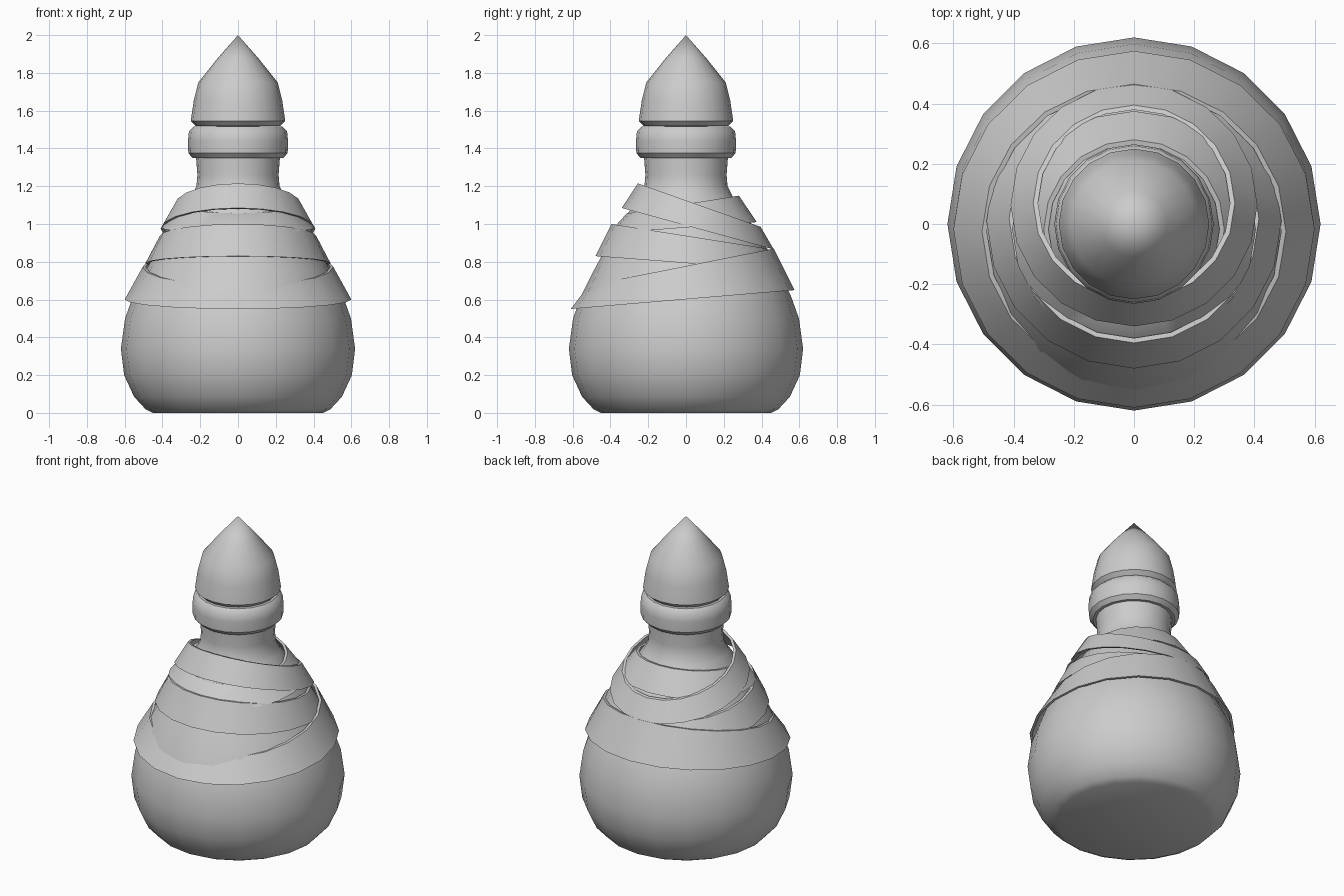
import bpy, bmesh, math

if "Cube" in bpy.data.objects:
    bpy.data.objects.remove(bpy.data.objects["Cube"])

SEG = 20


def finish(name, bm):
    bmesh.ops.remove_doubles(bm, verts=bm.verts, dist=1e-5)
    bmesh.ops.recalc_face_normals(bm, faces=bm.faces)
    mesh = bpy.data.meshes.new(name)
    bm.to_mesh(mesh)
    bm.free()
    obj = bpy.data.objects.new(name, mesh)
    bpy.context.collection.objects.link(obj)
    bpy.ops.object.select_all(action='DESELECT')
    obj.select_set(True)
    bpy.context.view_layer.objects.active = obj
    bpy.ops.object.shade_smooth_by_angle(angle=math.radians(40))
    return obj


def bridge(bm, a, b):
    for i in range(SEG):
        j = (i + 1) % SEG
        bm.faces.new((a[i], a[j], b[j], b[i]))


def lathe(name, profile):
    """Revolve (radius, z) points; end discs and the tip use radius 0."""
    bm = bmesh.new()
    rings = []
    for r, z in profile:
        if r == 0:
            rings.append([bm.verts.new((0, 0, z))])
        else:
            rings.append([bm.verts.new((r * math.cos(math.tau * i / SEG),
                                        r * math.sin(math.tau * i / SEG), z))
                          for i in range(SEG)])
    for a, b in zip(rings, rings[1:]):
        if len(a) > 1 and len(b) > 1:
            bridge(bm, a, b)
        else:
            tip, ring = (a[0], b) if len(a) == 1 else (b[0], a)
            for i in range(SEG):
                bm.faces.new((tip, ring[i], ring[(i + 1) % SEG]))
    return finish(name, bm)


def band(name, low, high, t=0.016):
    """Tilted conical wrap; each edge is (front y, front z, back y, back z, half width)."""
    bm = bmesh.new()

    def loop(edge, inset):
        y0, z0, y1, z1, rx = edge
        cy, cz, ry, rz = (y0 + y1) / 2, (z0 + z1) / 2, (y1 - y0) / 2, (z1 - z0) / 2
        k = 1 - inset / rx
        return [bm.verts.new((k * rx * math.cos(a), cy + k * ry * math.sin(a),
                              cz + k * rz * math.sin(a)))
                for a in (math.tau * i / SEG for i in range(SEG))]

    loops = [loop(low, 0), loop(high, 0), loop(high, t), loop(low, t)]
    for i in range(4):
        bridge(bm, loops[i], loops[(i + 1) % 4])
    return finish(name, bm)


# Round-bellied bottle with narrow neck
lathe("bottle_body", [(0, 0), (0.45, 0), (0.49, 0.02), (0.55, 0.085), (0.603, 0.2),
                      (0.62, 0.34), (0.598, 0.5), (0.555, 0.62), (0.49, 0.75),
                      (0.41, 0.9), (0.32, 1.04), (0.245, 1.15), (0.22, 1.2),
                      (0.215, 1.26), (0.222, 1.35), (0.222, 1.4), (0, 1.4)])

# Lip around the neck
lathe("neck_ring", [(0, 1.35), (0.24, 1.35), (0.263, 1.375), (0.265, 1.44),
                    (0.26, 1.49), (0.235, 1.515), (0, 1.515)])

# Pointed stopper
lathe("stopper", [(0, 1.515), (0.225, 1.52), (0.25, 1.545), (0.235, 1.65),
                  (0.21, 1.75), (0.11, 1.875), (0, 2.0)])

# Overlapping cloth wraps on the shoulder
band("wrap_bottom", (-0.61, 0.55, 0.575, 0.65, 0.6), (-0.515, 0.675, 0.465, 0.87, 0.505))
band("wrap_lower_middle", (-0.48, 0.83, 0.5, 0.755, 0.49), (-0.395, 1.0, 0.43, 0.87, 0.415))
band("wrap_upper_middle", (-0.41, 0.95, 0.375, 1.01, 0.405), (-0.315, 1.055, 0.28, 1.15, 0.3))
band("wrap_top", (-0.34, 1.085, 0.465, 0.865, 0.41), (-0.255, 1.215, 0.395, 0.985, 0.335))
